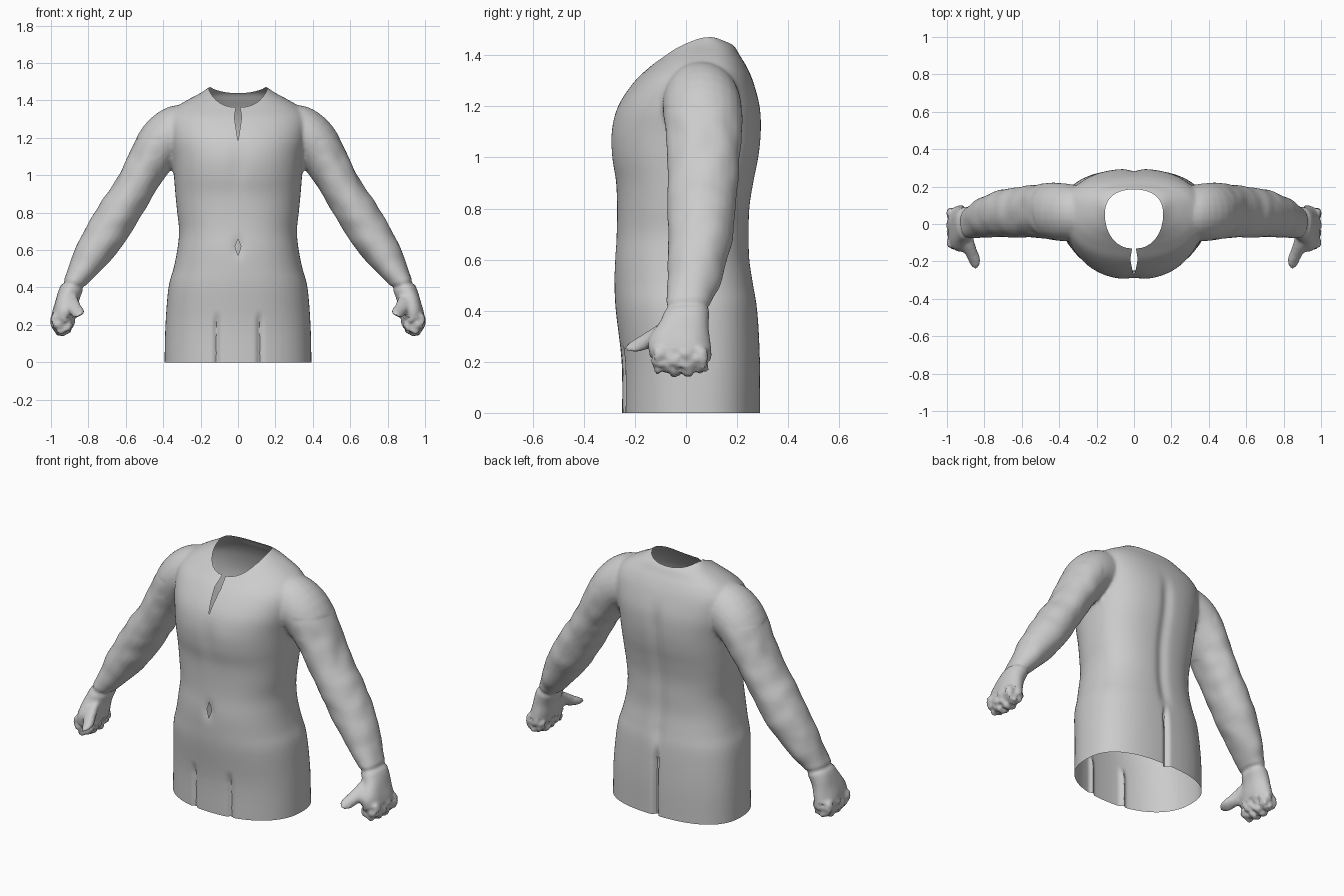
import bpy, bmesh, math, random
from mathutils import Vector, noise

if "Cube" in bpy.data.objects:
    bpy.data.objects.remove(bpy.data.objects["Cube"])

random.seed(4)
grey = bpy.data.materials.new("plain grey")
grey.diffuse_color = (0.6, 0.6, 0.6, 1)
grey.use_nodes = True
grey.node_tree.nodes["Principled BSDF"].inputs["Base Color"].default_value = grey.diffuse_color


def spline(stations, steps=4):
    """Smooth a list of number tuples with a Catmull-Rom curve."""
    out, n = [], len(stations)
    for i in range(n - 1):
        a, b, c, d = (stations[max(0, min(n - 1, i + k))] for k in (-1, 0, 1, 2))
        for s in range(steps):
            t = s / steps
            out.append([0.5 * (2 * q + (r - p) * t + (2 * p - 5 * q + 4 * r - w) * t * t
                               + (3 * q - p - 3 * r + w) * t ** 3)
                        for p, q, r, w in zip(a, b, c, d)])
    out.append(list(stations[-1]))
    return out


def loft(bm, rings):
    """Skin closed rings and cap both ends."""
    rows = [[bm.verts.new(p) for p in ring] for ring in rings]
    n = len(rows[0])
    for lo, hi in zip(rows, rows[1:]):
        for i in range(n):
            bm.faces.new((lo[i], lo[(i + 1) % n], hi[(i + 1) % n], hi[i]))
    bm.faces.new(rows[0])
    bm.faces.new(rows[-1])


def limb(bm, stations, side, n=24):
    """Tube in the xz plane: (x, y, z, in-plane radius, y radius)."""
    pts = spline(stations)
    rings = []
    for i, (x, y, z, ru, rv) in enumerate(pts):
        a, b = pts[max(0, i - 1)], pts[min(len(pts) - 1, i + 1)]
        t = Vector((b[0] - a[0], 0, b[2] - a[2])).normalized()
        u = Vector((-t.z, 0, t.x))
        ring = []
        for k in range(n):
            w = 2 * math.pi * k / n
            p = Vector((x, y, z)) + u * ru * math.cos(w) + Vector((0, rv * math.sin(w), 0))
            ring.append((p.x * side, p.y, p.z))
        rings.append(ring)
    loft(bm, rings)


def power(v, n):
    return math.copysign(abs(v) ** (2 / n), v)


bm = bmesh.new()

# Torso: height, half width, front y, back y
torso = [(-0.1, .395, -.25, .29), (0, .393, -.25, .29), (.2, .388, -.252, .29),
         (.4, .372, -.275, .28), (.5, .345, -.28, .265), (.6, .325, -.28, .25),
         (.7, .315, -.272, .248), (.8, .325, -.27, .25), (.9, .335, -.275, .265),
         (1.0, .343, -.293, .285), (1.1, .352, -.295, .295), (1.2, .37, -.268, .29),
         (1.3, .375, -.2, .262), (1.36, .335, -.135, .235), (1.4, .275, -.09, .21),
         (1.44, .2, -.05, .185), (1.475, .15, 0, .13)]
rings = []
for z, hw, front, back in spline(torso):
    cy = (front + back) / 2 + 0.02
    ring = []
    for k in range(64):
        w = 2 * math.pi * k / 64
        e = 2.25 if math.sin(w) < 0 else 2.5
        depth = (cy - front) if math.sin(w) < 0 else (back - cy)
        ring.append((hw * power(math.cos(w), e), cy + depth * power(math.sin(w), e), z))
    rings.append(ring)
loft(bm, rings)

# Arms, palms, thumbs and curled fingers on both sides
arm = [(.24, .06, 1.24, .13, .13), (.32, .06, 1.225, .15, .15), (.405, .065, 1.175, .134, .155),
       (.49, .07, 1.045, .115, .145), (.57, .065, .905, .107, .138),
       (.705, .055, .69, .112, .127), (.81, .035, .53, .085, .108), (.868, .01, .435, .062, .09),
       (.905, -.005, .36, .06, .095), (.925, -.025, .28, .066, .122),
       (.943, -.02, .21, .058, .115), (.95, -.02, .175, .035, .085)]
thumb = [(.9, -.07, .335, .045, .05), (.87, -.15, .285, .036, .05), (.853, -.19, .26, .036, .05),
         (.845, -.215, .245, .022, .03)]
for side in (1, -1):
    limb(bm, arm, side)
    limb(bm, thumb, side, 16)
    for i in range(4):
        y = -.105 + i * .055
        lift = .012 * abs(i - 1.5)
        limb(bm, [(.968, y, .25, .03, .026), (.972, y, .2 + lift, .028, .027),
                  (.95, y, .158 + lift, .024, .025), (.91, y, .17 + lift, .02, .023),
                  (.9, y, .2 + lift, .015, .018)], side, 12)

bmesh.ops.recalc_face_normals(bm, faces=bm.faces)
mesh = bpy.data.meshes.new("upper_body")
bm.to_mesh(mesh)
bm.free()
body = bpy.data.objects.new("upper_body", mesh)
bpy.context.collection.objects.link(body)
bpy.context.view_layer.objects.active = body
body.select_set(True)

# Fuse the parts into one skin
fuse = body.modifiers.new("fuse", 'REMESH')
fuse.mode, fuse.voxel_size = 'VOXEL', 0.011
relax = body.modifiers.new("relax", 'SMOOTH')
relax.factor, relax.iterations = 0.5, 5
bpy.ops.object.convert(target='MESH')
mesh = body.data

bm = bmesh.new()
bm.from_mesh(mesh)


def bell(v, width):
    return math.exp(-(v / width) ** 2)


def ramp(v, lo, hi):
    t = max(0, min(1, (v - lo) / (hi - lo)))
    return t * t * (3 - 2 * t)


# Soft modelling: groin creases, spine furrow, rear cleft, cloth folds, rough fingertips
for v in bm.verts:
    x, y, z = v.co
    if abs(x) < .3 and y < -.1:
        v.co.y += .016 * bell(abs(x) - .115, .014) * ramp(z, .28, .2)
        v.co.y += .012 * bell(x, .03) * bell(z - .615, .05)
        v.co.y += .008 * bell(x, .05) * bell(z - 1.05, .12)
    if abs(x) < .3 and y > .1:
        v.co.y -= .014 * bell(x, .035) * ramp(z, .35, .5) * ramp(z, 1.3, 1.1)
        v.co.y -= .03 * bell(x, .014) * ramp(z, .42, .3)
    if abs(x) > .42 and z < 1.2:
        p = Vector((abs(x), y, z))
        v.co += v.normal * .006 * noise.noise(p * 11)
        if z < .24:
            v.co += v.normal * .012 * noise.noise(p * 38)
        v.co -= v.normal * .008 * bell(z - .41 - .3 * (abs(x) - .87), .014)


def cut_hole(corners, axes, region):
    """Cut a convex counter-clockwise outline, seen along the third axis, out of the skin."""
    planes = []
    for (a0, b0), (a1, b1) in zip(corners, corners[1:] + corners[:1]):
        co, no = Vector(), Vector()
        co[axes[0]], co[axes[1]] = a0, b0
        no[axes[0]], no[axes[1]] = b1 - b0, a0 - a1
        planes.append((co, no.normalized()))
    for co, no in planes:
        faces = [f for f in bm.faces if region(f.calc_center_median())]
        geom = list({v for f in faces for v in f.verts}) + list({e for f in faces for e in f.edges}) + faces
        bmesh.ops.bisect_plane(bm, geom=geom, plane_co=co, plane_no=no, dist=1e-5)
    doomed = []
    for f in bm.faces:
        c = f.calc_center_median()
        if region(c) and all((c - co).dot(no) < 0 for co, no in planes):
            doomed.append(f)
    bmesh.ops.delete(bm, geom=doomed, context='FACES')


def diamond(z0, z1, w):
    m = z0 + (z1 - z0) * .55
    return [(0, z0), (w, m), (0, z1), (-w, m)]


# Open hem
bmesh.ops.bisect_plane(bm, geom=bm.verts[:] + bm.edges[:] + bm.faces[:], plane_co=(0, 0, 0),
                       plane_no=(0, 0, 1), clear_inner=True)
# Neck opening, narrower at the front
neck = []
for k in range(32):
    w = 2 * math.pi * k / 32
    c, s = math.cos(w), math.sin(w)
    neck.append((.156 * power(c, 2.3), .05 + (.135 * power(s, 2.4) if s > 0 else .182 * s)))
cut_hole(neck, (0, 1), lambda c: c.z > 1.28 and abs(c.x) < .22 and -.2 < c.y < .25)
# Placket slit and navel slit
cut_hole(diamond(1.18, 1.42, .02), (0, 2), lambda c: c.y < -.08 and abs(c.x) < .06 and 1.14 < c.z < 1.44)
cut_hole(diamond(.57, .66, .016), (0, 2), lambda c: c.y < -.1 and abs(c.x) < .06 and .52 < c.z < .7)

bm.to_mesh(mesh)
bm.free()
mesh.materials.clear()
mesh.materials.append(grey)
bpy.ops.object.shade_smooth_by_angle(angle=math.radians(45))
